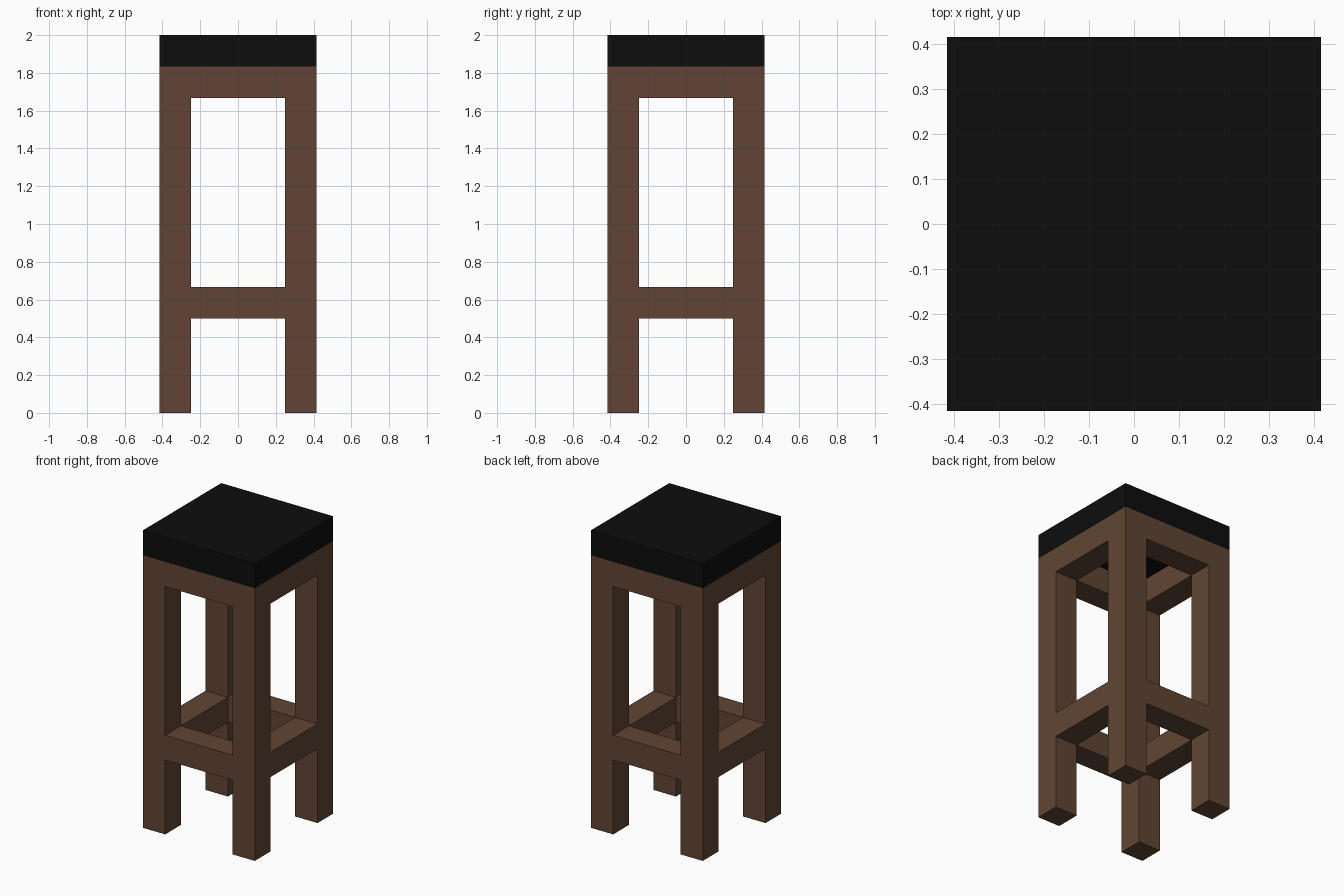
import bpy

default = bpy.data.objects.get("Cube")
if default:
    bpy.data.objects.remove(default, do_unlink=True)

U = 1 / 6              # timber thickness
HALF = 2.5 * U         # half width of the stool
OFF = HALF - U / 2     # centre line of legs and rails


def material(name, rgb):
    mat = bpy.data.materials.new(name)
    mat.use_nodes = True
    mat.diffuse_color = (*rgb, 1)
    mat.node_tree.nodes["Principled BSDF"].inputs["Base Color"].default_value = (*rgb, 1)
    return mat


wood = material("brown wood", (0.12, 0.06, 0.035))
leather = material("black cushion", (0.004, 0.004, 0.004))


def box(name, center, size, mat):
    bpy.ops.mesh.primitive_cube_add(size=1, location=center)
    obj = bpy.context.object
    obj.name = name
    obj.scale = size
    bpy.ops.object.transform_apply(location=False, rotation=False, scale=True)
    obj.data.materials.append(mat)
    return obj


# Four square legs
leg_height = 11 * U
for y, depth in ((-1, "front"), (1, "back")):
    for x, side in ((-1, "right"), (1, "left")):
        box(f"{depth}_{side}_leg", (x * OFF, y * OFF, leg_height / 2),
            (U, U, leg_height), wood)

# Footrest rails and seat apron rails fitted between the legs
span = 3 * U
for name, z in (("footrest", 3.5 * U), ("apron", 10.5 * U)):
    for s, depth, side in ((-1, "front", "right"), (1, "back", "left")):
        box(f"{depth}_{name}_rail", (0, s * OFF, z), (span, U, U), wood)
        box(f"{side}_{name}_rail", (s * OFF, 0, z), (U, span, U), wood)

# Seat cushion
box("seat_cushion", (0, 0, 11.5 * U), (2 * HALF, 2 * HALF, U), leather)
